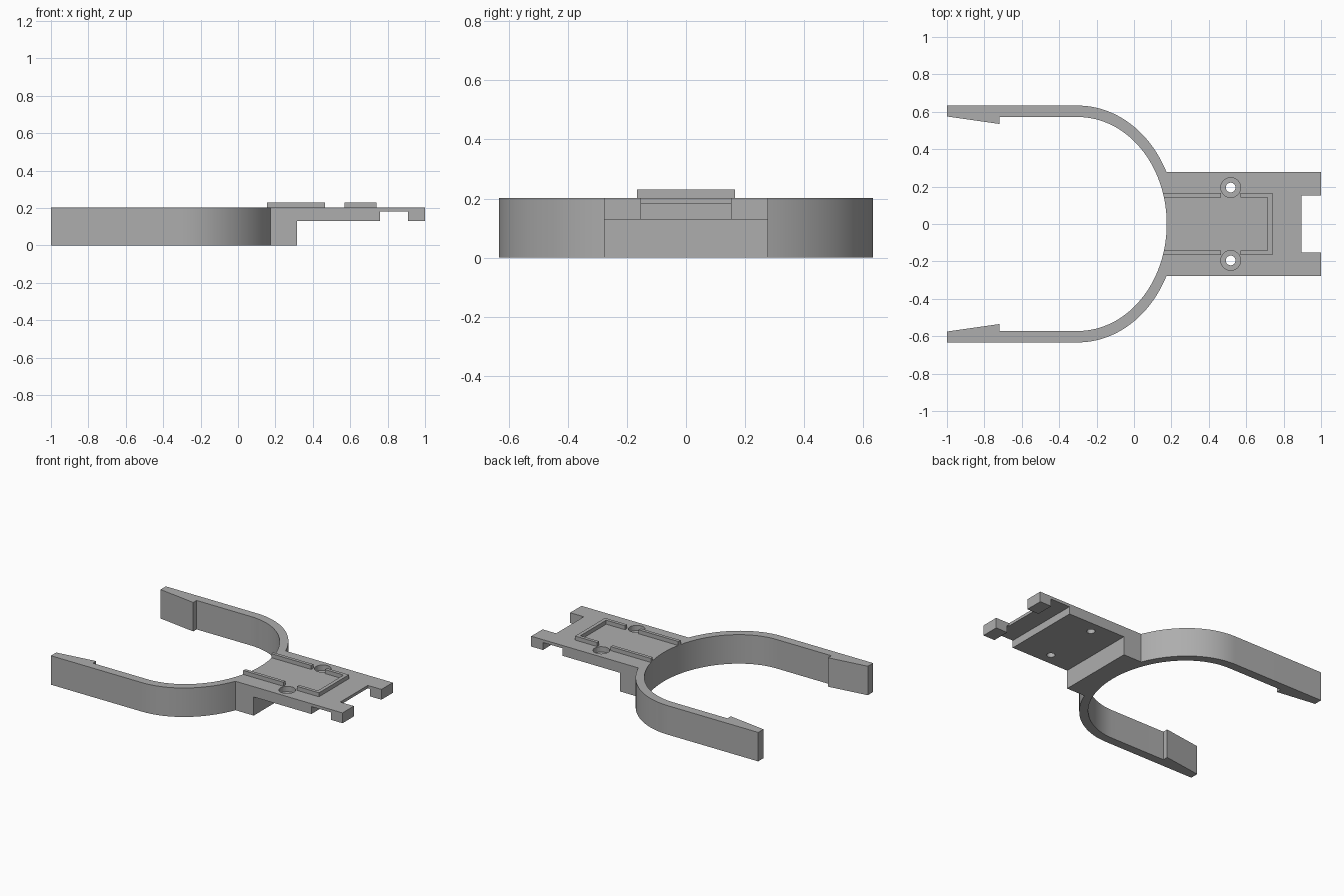
import bpy
import bmesh
from math import sin, cos, asin, pi, sqrt

cube = bpy.data.objects.get("Cube")
if cube:
    bpy.data.objects.remove(cube, do_unlink=True)

grey = bpy.data.materials.new("plain_grey")
grey.use_nodes = True
grey.diffuse_color = (0.42, 0.42, 0.42, 1)
grey.node_tree.nodes["Principled BSDF"].inputs["Base Color"].default_value = (0.42, 0.42, 0.42, 1)


def prism(name, outline, z0, z1):
    """Extrude a closed xy outline from z0 to z1."""
    bm = bmesh.new()
    face = bm.faces.new([bm.verts.new((x, y, z0)) for x, y in outline])
    top = bmesh.ops.extrude_face_region(bm, geom=[face])["geom"]
    verts = [v for v in top if isinstance(v, bmesh.types.BMVert)]
    bmesh.ops.translate(bm, verts=verts, vec=(0, 0, z1 - z0))
    bmesh.ops.recalc_face_normals(bm, faces=bm.faces)
    mesh = bpy.data.meshes.new(name)
    bm.to_mesh(mesh)
    bm.free()
    mesh.materials.append(grey)
    obj = bpy.data.objects.new(name, mesh)
    bpy.context.collection.objects.link(obj)
    return obj


def rect(x0, x1, y0, y1):
    return [(x0, y0), (x1, y0), (x1, y1), (x0, y1)]


def circle(x, y, r, n=32):
    return [(x + r * cos(2 * pi * i / n), y + r * sin(2 * pi * i / n)) for i in range(n)]


def cut(target, cutter):
    cutter.hide_render = True
    cutter.hide_set(True)
    cutter.display_type = 'WIRE'
    mod = target.modifiers.new(cutter.name, 'BOOLEAN')
    mod.operation = 'DIFFERENCE'
    mod.solver = 'EXACT'
    mod.object = cutter


def mirrored(half):
    """Close a half outline by reflecting it across y = 0."""
    return half + [(x, -y) for x, y in reversed(half) if abs(y) > 1e-6]


# Fork curve dimensions
BEND_X = -0.3
OUT_A, OUT_B = 0.527, 0.633
IN_A, IN_B = 0.475, 0.572
PLATE_Y = 0.277
STEPS = 28


def inner_x(y):
    return BEND_X + IN_A * sqrt(1 - (y / IN_B) ** 2)


# Fork arms, barbs and mounting plate share one outline
end = asin(PLATE_Y / OUT_B)
inner = [(BEND_X + IN_A * cos(t), IN_B * sin(t))
         for t in (pi / 2 * i / STEPS for i in range(STEPS + 1))]
barb = [(-0.72, IN_B), (-0.72, 0.535), (-1, 0.575)]
outer = [(BEND_X + OUT_A * cos(t), OUT_B * sin(t))
         for t in (pi / 2 + (end - pi / 2) * i / STEPS for i in range(STEPS + 1))]
plate = [(1, PLATE_Y), (1, 0.152), (0.895, 0.152)]
body = prism("fork_and_plate", mirrored(inner + barb + [(-1, OUT_B)] + outer + plate), 0, 0.202)

# Underside relief and cross groove
cut(body, prism("underside_cutter", rect(0.315, 1.1, -0.4, 0.4), -0.1, 0.13))
cut(body, prism("groove_cutter", rect(0.76, 0.91, -0.4, 0.4), 0.1, 0.182))

# Screw holes with counterbores
for side, label in ((1, "left"), (-1, "right")):
    cut(body, prism(label + "_hole_cutter", circle(0.517, side * 0.195, 0.026), 0, 0.3))
    cut(body, prism(label + "_counterbore_cutter", circle(0.517, side * 0.195, 0.053), 0.165, 0.3))

# Raised rim: a U at the far end and a bar on each side, with gaps at the screws
RIM_OUT, RIM_IN = 0.165, 0.142
rim_half = [(0.715, RIM_IN), (0.57, RIM_IN), (0.57, RIM_OUT), (0.74, RIM_OUT)]
prism("rim_end", mirrored(rim_half), 0.2, 0.23)
for side, label in ((1, "left"), (-1, "right")):
    bar = [(inner_x(RIM_IN), RIM_IN), (0.465, RIM_IN), (0.465, RIM_OUT), (inner_x(RIM_OUT), RIM_OUT)]
    prism(label + "_rim_bar", [(x, side * y) for x, y in bar], 0.2, 0.23)

# Smooth the bend while keeping the corners sharp
bpy.ops.object.select_all(action='DESELECT')
body.select_set(True)
bpy.context.view_layer.objects.active = body
bpy.ops.object.shade_smooth_by_angle(angle=0.4)
